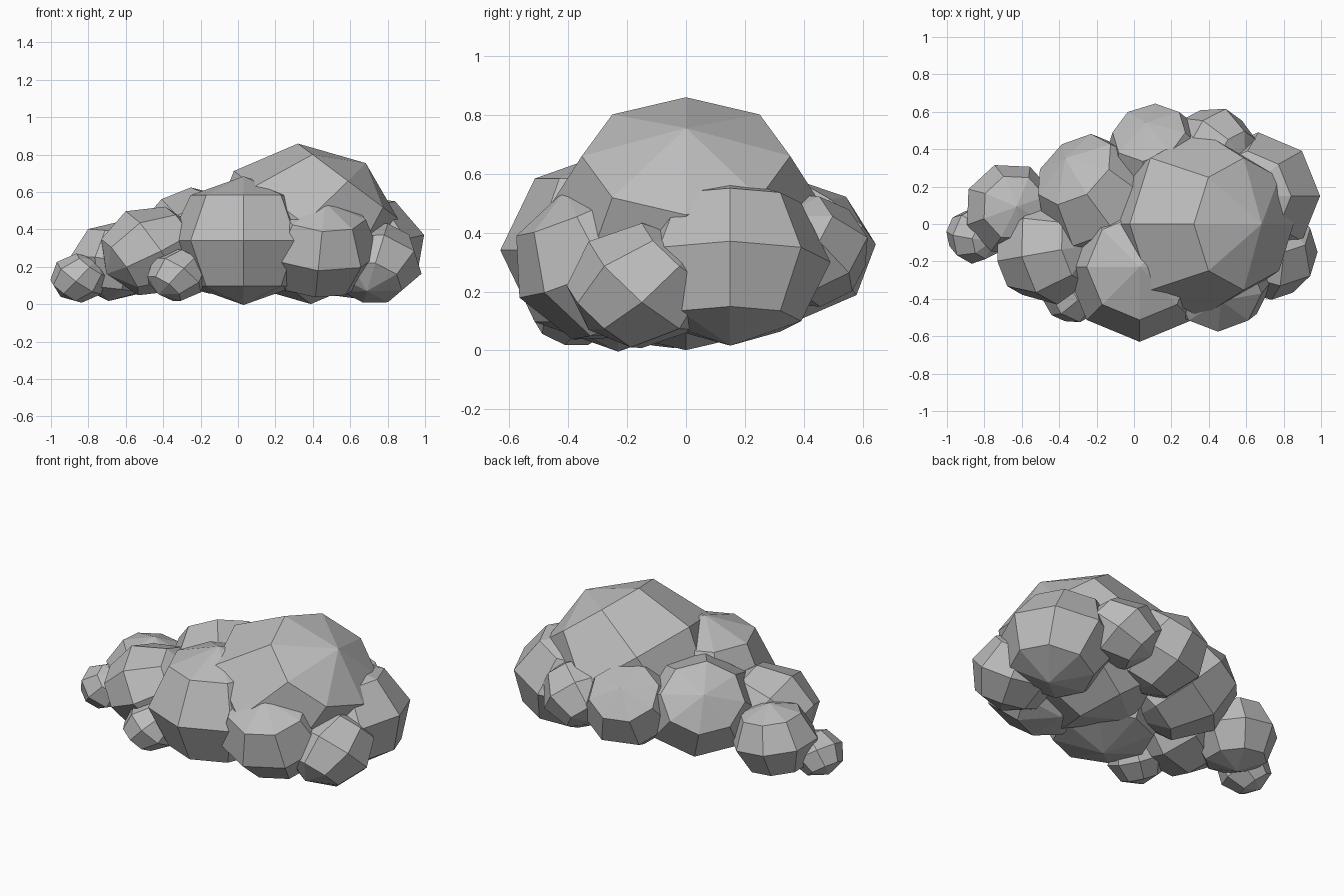
import bpy
import bmesh
from math import radians
from mathutils import Euler, Matrix, Vector

cube = bpy.data.objects.get("Cube")
if cube:
    bpy.data.objects.remove(cube, do_unlink=True)

# One plain grey for the whole cloud
GREY = (0.5, 0.5, 0.5, 1.0)
grey = bpy.data.materials.new("cloud_grey")
grey.use_nodes = True
grey.diffuse_color = GREY
for node in grey.node_tree.nodes:
    if node.type == 'BSDF_PRINCIPLED':
        node.inputs["Base Color"].default_value = GREY

# Every puff is a turned ball, flattened by the same amount
FLATTEN = Vector((1, 1, .86))


def puff(name, centre, radius, lean_front=0, lean_left=0, spin=0):
    """Faceted ball; the leans tip its pole towards -y and +x, in degrees."""
    mesh = bpy.data.meshes.new(name)
    turn = Euler([radians(a) for a in (lean_front, lean_left, spin)])
    place = Matrix.LocRotScale(Vector(centre), None, FLATTEN * radius)
    bm = bmesh.new()
    bmesh.ops.create_uvsphere(bm, u_segments=8, v_segments=4, radius=1,
                              matrix=place @ turn.to_matrix().to_4x4())
    bmesh.ops.recalc_face_normals(bm, faces=bm.faces)
    bm.to_mesh(mesh)
    bm.free()
    mesh.materials.append(grey)
    obj = bpy.data.objects.new(name, mesh)
    bpy.context.collection.objects.link(obj)
    return obj


# Crown of the cloud
puff("crown_puff", (.355, 0, .43), .5, lean_left=41)

# Front puffs
puff("front_puff", (.03, -.23, .34), .4)
puff("front_left_puff", (.44, -.275, .295), .32, lean_front=25, lean_left=5)
puff("front_right_puff", (-.46, -.15, .285), .285, lean_left=60, spin=10)
puff("small_front_puff", (-.325, -.37, .155), .165, lean_front=-20, lean_left=40)

# Left end puffs
puff("left_puff", (.665, .15, .3), .34, lean_left=-14)
puff("small_left_puff", (.735, -.15, .22), .255, lean_front=-45, lean_left=15)

# Right end puffs
puff("right_puff", (-.66, .08, .23), .25, lean_left=8, spin=20)
puff("tiny_right_puff", (-.85, -.06, .14), .155, lean_front=10, lean_left=40)

# Back puffs
puff("middle_back_puff", (-.2, .15, .34), .335, lean_front=-37, lean_left=-39)
puff("back_puff", (.12, .36, .34), .285, lean_front=-40, lean_left=-15)
puff("back_left_puff", (.43, .4, .34), .23, lean_front=20, lean_left=50)
